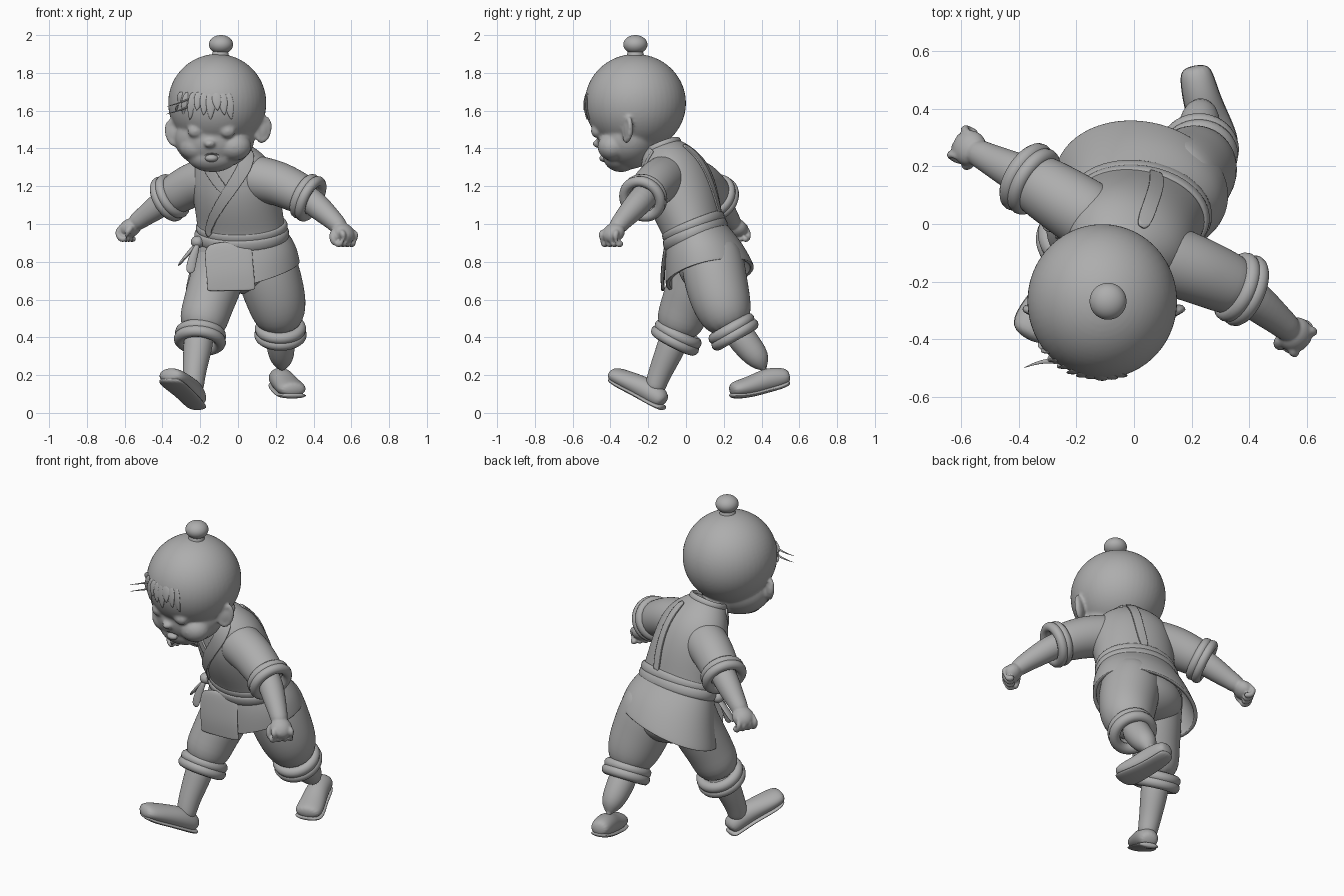
import bpy, bmesh, math
from math import radians, sin, cos, pi, sqrt
from mathutils import Vector, Matrix, Euler

if "Cube" in bpy.data.objects:
    bpy.data.objects.remove(bpy.data.objects["Cube"])

clay = bpy.data.materials.new("clay_grey")
clay.use_nodes = True
clay.diffuse_color = (0.42, 0.42, 0.42, 1)
clay.node_tree.nodes["Principled BSDF"].inputs["Base Color"].default_value = (0.42, 0.42, 0.42, 1)


def finish(ob, name):
    ob.name = name
    ob.data.materials.clear()
    ob.data.materials.append(clay)
    ob.data.shade_smooth()
    return ob


def from_bmesh(name, bm, levels=2):
    bmesh.ops.recalc_face_normals(bm, faces=bm.faces)
    me = bpy.data.meshes.new(name)
    bm.to_mesh(me)
    bm.free()
    ob = bpy.data.objects.new(name, me)
    bpy.context.collection.objects.link(ob)
    sub = ob.modifiers.new("Smooth", 'SUBSURF')
    sub.levels = sub.render_levels = levels
    return finish(ob, name)


def skin(name, rings, caps=True, sides=14):
    """Skin oval rings, each (centre, rotation, rx, ry)."""
    bm = bmesh.new()
    loops = []
    for c, m, rx, ry in rings:
        loops.append([bm.verts.new(Vector(c) + m @ Vector((rx * cos(a), ry * sin(a), 0)))
                      for a in (2 * pi * i / sides for i in range(sides))])
    for a, b in zip(loops, loops[1:]):
        for i in range(sides):
            j = (i + 1) % sides
            bm.faces.new((a[i], a[j], b[j], b[i]))
    if caps:
        bm.faces.new(loops[0])
        bm.faces.new(loops[-1])
    return from_bmesh(name, bm)


def facing(d):
    """Rotation with z along d and x kept level."""
    d = Vector(d).normalized()
    up = Vector((0, 0, 1)) if abs(d.z) < 0.9 else Vector((0, -1, 0))
    x = up.cross(d).normalized()
    return Matrix((x, d.cross(x), d)).transposed()


def tube(name, pts):
    """Tube through (x, y, z, half_width[, half_height]) points."""
    cs = [Vector(p[:3]) for p in pts]
    n = len(cs) - 1
    return skin(name, [(c, facing(cs[min(i + 1, n)] - cs[max(i - 1, 0)]), pts[i][3], pts[i][-1])
                       for i, c in enumerate(cs)])


def stack(name, rings, caps=True):
    """Body rings (x, y, z, rx, ry, pitch, roll, yaw)."""
    return skin(name, [(r[:3], Euler([radians(a) for a in r[5:]]).to_matrix(), r[3], r[4])
                       for r in rings], caps, 24)


def ball(name, loc, size, rot=(0, 0, 0)):
    bpy.ops.mesh.primitive_uv_sphere_add(segments=48, ring_count=32, location=loc,
                                         rotation=[radians(a) for a in rot])
    ob = bpy.context.object
    ob.scale = size
    return finish(ob, name)


def roll(name, loc, rot, major, minor, scale=(1, 1, 1)):
    bpy.ops.mesh.primitive_torus_add(major_segments=40, minor_segments=12, location=loc,
                                     rotation=rot, major_radius=major, minor_radius=minor)
    ob = bpy.context.object
    ob.scale = scale
    return finish(ob, name)


def cuff(name, centre, d, major, minor):
    # Two stacked rolls of cloth
    d = Vector(d).normalized()
    for k, grow in ((-0.6, 0.97), (0.6, 1.0)):
        roll(name, Vector(centre) + d * minor * k, facing(d).to_euler(), major * grow, minor)


def fuse(name, parts, voxel, rounds):
    bpy.ops.object.select_all(action='DESELECT')
    for p in parts:
        p.select_set(True)
    bpy.context.view_layer.objects.active = parts[0]
    bpy.ops.object.convert(target='MESH')
    bpy.ops.object.join()
    ob = bpy.context.object
    bpy.ops.object.transform_apply(location=True, rotation=True, scale=True)
    rm = ob.modifiers.new("Fuse", 'REMESH')
    rm.mode, rm.voxel_size, rm.use_smooth_shade = 'VOXEL', voxel, True
    sm = ob.modifiers.new("Soften", 'SMOOTH')
    sm.iterations, sm.factor = rounds, 0.5
    return finish(ob, name)


# Head: skull, face, cheeks, jaw, nose, brows, eyes and ears fused together
SK, SR = Vector((-0.11, -0.268, 1.64)), (0.26, 0.268, 0.26)
parts = [ball("skull", SK, SR),
         ball("face", (-0.125, -0.305, 1.455), (0.212, 0.165, 0.165)),
         ball("jaw", (-0.135, -0.345, 1.36), (0.135, 0.095, 0.085)),
         ball("nose", (-0.15, -0.468, 1.425), (0.03, 0.026, 0.022)),
         tube("neck", [(-0.07, -0.12, 1.33, 0.09), (-0.09, -0.19, 1.4, 0.09), (-0.1, -0.24, 1.5, 0.1)])]
for s in (-1, 1):
    turn = -0.013 * s  # face turned slightly to its right
    parts += [ball("cheek", (-0.12 + s * 0.1, -0.375 + turn, 1.41), (0.09, 0.08, 0.075)),
              ball("eye", (-0.14 + s * 0.085, -0.458 + turn, 1.492), (0.042, 0.032, 0.036)),
              tube("brow", [(-0.14 + s * x, y + turn, z, 0.013) for x, y, z in
                            ((0.04, -0.493, 1.54), (0.09, -0.482, 1.558), (0.14, -0.448, 1.545))]),
              ball("ear", (-0.105 + s * 0.238, -0.305, 1.49 + s * 0.008), (0.045, 0.02, 0.06), (0, s * 15, s * 25)),
              roll("ear_rim", (-0.105 + s * 0.24, -0.31, 1.49 + s * 0.008),
                   (radians(90), radians(s * 15), radians(s * 25)), 0.044, 0.013, (0.8, 1.3, 1))]
head = fuse("head", parts, 0.0085, 7)

# Open mouth with tongue
cutter = ball("mouth_cutter", (-0.14, -0.46, 1.358), (0.055, 0.035, 0.018))
cutter.hide_render = True
cutter.hide_set(True)
cut = head.modifiers.new("Mouth", 'BOOLEAN')
cut.operation, cut.object = 'DIFFERENCE', cutter
ball("tongue", (-0.14, -0.432, 1.348), (0.034, 0.026, 0.02))

# Topknot
tube("topknot_stem", [(-0.095, -0.268, 1.87, 0.055), (-0.093, -0.268, 1.895, 0.045),
                      (-0.092, -0.268, 1.93, 0.04)])
ball("topknot", (-0.09, -0.268, 1.95), (0.064, 0.064, 0.05))


# Fringe locks that hug the forehead
def on_skull(x, z, out):
    q = 1 - ((x - SK.x) / SR[0]) ** 2 - ((z - SK.z) / SR[2]) ** 2
    return x, SK.y - SR[1] * sqrt(max(q, 0.02)) - out, z


for i in range(9):
    x = -0.29 + i * 0.029
    lean = -0.04 + 0.008 * i
    drop = 0.1 + 0.025 * (i % 3)
    tube("fringe_lock", [(*on_skull(x + lean * t, 1.7 - drop * t, out), w, 0.006)
                         for t, w, out in ((0, 0.02, -0.006), (0.4, 0.028, 0.001), (0.75, 0.018, 0.003), (1, 0.002, 0.004))])
for z in (1.6, 1.64):
    tube("stray_wisp", [(-0.24, -0.48, z + 0.03, 0.012, 0.006), (-0.31, -0.47, z, 0.008, 0.004),
                        (-0.385, -0.5, z - 0.02, 0.001)])

# Jacket body, leaning forward and twisting
torso = stack("jacket_body", [
    (0.02, 0.06, 0.88, 0.24, 0.17, 20, 0, -8), (0.02, 0.045, 0.97, 0.235, 0.16, 23, 0, -10),
    (0, 0, 1.1, 0.235, 0.185, 23, 0, -15), (-0.02, -0.045, 1.23, 0.24, 0.185, 24, 0, -22),
    (-0.035, -0.08, 1.33, 0.205, 0.15, 24, 0, -22), (-0.06, -0.12, 1.4, 0.125, 0.105, 24, 0, -20),
    (-0.065, -0.13, 1.415, 0.1, 0.085, 24, 0, -20)])

# Jacket skirt with thick hem, lower in front
skirt = stack("jacket_skirt", [
    (0.02, 0.045, 0.98, 0.22, 0.15, 23, 0, -8), (0.02, 0.06, 0.93, 0.25, 0.175, 20, -3, -8),
    (0.03, 0.095, 0.84, 0.285, 0.215, 17, -9, -8), (0.025, 0.125, 0.735, 0.315, 0.24, 15, -13, -8),
    (0.025, 0.126, 0.725, 0.315, 0.24, 15, -13, -8)], caps=False)
thick = skirt.modifiers.new("Thickness", 'SOLIDIFY')
thick.thickness, thick.offset = 0.02, -1


def band(name, target, pts, width, thickness=0.012):
    """Cloth strip laid onto a target surface."""
    bm = bmesh.new()
    rows = []
    for i, p in enumerate(pts):
        t = Vector(pts[min(i + 1, len(pts) - 1)]) - Vector(pts[max(i - 1, 0)])
        out = Vector(p) - Vector((-0.02, -0.02, p[2] - 0.08))
        side = t.cross(out).normalized() * width / 2
        rows.append([bm.verts.new(Vector(p) + side * k) for k in (-1, 0, 1)])
    for a, b in zip(rows, rows[1:]):
        for k in (0, 1):
            bm.faces.new((a[k], a[k + 1], b[k + 1], b[k]))
    ob = from_bmesh(name, bm, 3)
    wrap = ob.modifiers.new("Lay", 'SHRINKWRAP')
    wrap.target, wrap.offset, wrap.wrap_mode = target, 0.004, 'OUTSIDE_SURFACE'
    sol = ob.modifiers.new("Thickness", 'SOLIDIFY')
    sol.thickness, sol.offset = thickness, 0


# Collar ring, crossed lapels and back seam
roll("collar_ring", (-0.062, -0.125, 1.405), Euler([radians(a) for a in (24, 0, -20)]), 0.105, 0.014, (1, 0.88, 1.5))
band("collar_under", torso, [(-0.16, -0.13, 1.37), (-0.19, -0.17, 1.32),
                             (-0.15, -0.23, 1.24), (-0.07, -0.25, 1.15)], 0.06)
band("collar_over", torso, [(0.03, -0.16, 1.37), (0.04, -0.2, 1.31), (-0.0, -0.24, 1.24),
                            (-0.1, -0.24, 1.1), (-0.19, -0.17, 0.98), (-0.21, -0.1, 0.92)], 0.07, 0.018)
band("back_seam", torso, [(0.02, -0.02, 1.4), (0.06, 0.08, 1.33), (0.08, 0.14, 1.2), (0.07, 0.17, 1.05)], 0.05, 0.008)

# Front flap of the skirt
tube("front_flap", [(-0.05, -0.1, 0.91, 0.13, 0.012), (-0.05, -0.115, 0.82, 0.13, 0.012),
                    (-0.04, -0.125, 0.73, 0.13, 0.012), (-0.035, -0.122, 0.655, 0.13, 0.01),
                    (-0.035, -0.122, 0.645, 0.13, 0.01)])

# Sash wraps, side knot and hanging tails
tilt = Euler([radians(a) for a in (23, 0, -9)])
roll("sash", (0.02, 0.05, 0.945), tilt, 0.235, 0.018, (1, 0.71, 1.8))
roll("sash", (0.02, 0.04, 0.985), tilt, 0.23, 0.015, (1, 0.71, 1.7))
ball("sash_knot", (-0.215, 0.0, 0.905), (0.035, 0.035, 0.032))
tube("sash_tail", [(-0.21, 0, 0.9, 0.015), (-0.26, -0.005, 0.85, 0.025, 0.01), (-0.32, -0.005, 0.775, 0.024, 0.008)])
tube("sash_tail", [(-0.21, -0.02, 0.9, 0.015), (-0.245, -0.04, 0.81, 0.025, 0.01), (-0.255, -0.05, 0.735, 0.026, 0.008)])


# Arms: sleeve, rolled cuff, forearm and loose fist
def arm(side, root, mid, end, wrist, palm):
    root, mid, end, wrist, palm = map(Vector, (root, mid, end, wrist, palm))
    tube(side + "_sleeve", [(*root, 0.125), (*root.lerp(mid, 0.5), 0.126), (*mid, 0.12),
                            (*end.lerp(mid, 0.3), 0.112), (*end, 0.1)])
    cuff(side + "_sleeve_cuff", end, end - mid, 0.102, 0.028)
    m = facing(palm - wrist)
    at = lambda x, y, z: palm + m @ Vector((x, y, z)) * 1.2
    bits = [tube("forearm", [(*mid, 0.07), (*end, 0.074), (*end.lerp(wrist, 0.5), 0.068),
                             (*wrist, 0.052), (*palm, 0.048)]),
            ball("palm", at(0, -0.005, 0.01), (0.062, 0.048, 0.062), [math.degrees(a) for a in m.to_euler()])]
    for k in range(4):
        x = -0.042 + 0.028 * k
        bits.append(tube("finger", [(*at(x * 0.9, 0.016, 0.015), 0.02), (*at(x, 0.01, 0.052), 0.021),
                                    (*at(x, -0.03, 0.064), 0.02), (*at(x, -0.05, 0.03), 0.018)]))
    t = 1 if side == "right" else -1
    bits.append(tube("thumb", [(*at(t * 0.03, -0.01, -0.02), 0.022), (*at(t * 0.058, -0.03, 0.01), 0.022),
                               (*at(t * 0.045, -0.052, 0.04), 0.018)]))
    fuse(side + "_arm", bits, 0.0065, 2)


arm("left", (0.03, -0.09, 1.255), (0.22, -0.16, 1.215), (0.37, -0.225, 1.14), (0.51, -0.34, 1.015), (0.555, -0.38, 0.965))
arm("right", (-0.1, -0.01, 1.245), (-0.24, 0.08, 1.21), (-0.36, 0.155, 1.14), (-0.51, 0.23, 1.03), (-0.565, 0.26, 0.99))


# Legs: baggy trousers, rolled cuffs, shins and shoes
def leg(side, hip, shin, foot, cuff_dir):
    tube(side + "_trouser", hip)
    cuff(side + "_trouser_cuff", hip[-1][:3], cuff_dir, 0.108, 0.031)
    tube(side + "_shin", shin)
    tube(side + "_shoe", foot)
    tube(side + "_sole", [(x, y, z - h * 0.8, w * 1.03, 0.016) for x, y, z, w, h in foot])


leg("left", [(0.1, 0.12, 0.9, 0.15), (0.14, 0.14, 0.8, 0.175), (0.185, 0.165, 0.66, 0.17),
             (0.22, 0.205, 0.53, 0.155), (0.225, 0.25, 0.43, 0.1)],
    [(0.22, 0.24, 0.47, 0.085), (0.225, 0.33, 0.35, 0.078), (0.235, 0.41, 0.255, 0.062),
     (0.237, 0.445, 0.2, 0.06), (0.24, 0.45, 0.16, 0.055)],
    [(0.21, 0.55, 0.192, 0.045, 0.034), (0.217, 0.51, 0.188, 0.06, 0.056), (0.235, 0.43, 0.175, 0.066, 0.066),
     (0.26, 0.36, 0.147, 0.072, 0.056), (0.285, 0.28, 0.127, 0.082, 0.048), (0.297, 0.232, 0.122, 0.064, 0.034)],
    (0.0, 0.5, -0.87))
leg("right", [(-0.06, 0.11, 0.9, 0.14), (-0.085, 0.09, 0.8, 0.165), (-0.13, 0.03, 0.65, 0.152),
              (-0.18, -0.025, 0.51, 0.145), (-0.2, -0.05, 0.4, 0.1)],
    [(-0.2, -0.04, 0.45, 0.085), (-0.215, -0.085, 0.33, 0.078), (-0.232, -0.135, 0.22, 0.064),
     (-0.235, -0.16, 0.15, 0.058), (-0.235, -0.17, 0.11, 0.05)],
    [(-0.21, -0.115, 0.052, 0.045, 0.034), (-0.22, -0.14, 0.08, 0.06, 0.058), (-0.25, -0.2, 0.12, 0.066, 0.064),
     (-0.295, -0.27, 0.155, 0.074, 0.055), (-0.345, -0.35, 0.19, 0.082, 0.048), (-0.37, -0.398, 0.21, 0.06, 0.034)],
    (-0.1, -0.45, -0.88))

# Trouser seat joining both legs
ball("trouser_seat", (0.04, 0.13, 0.77), (0.24, 0.17, 0.14))
